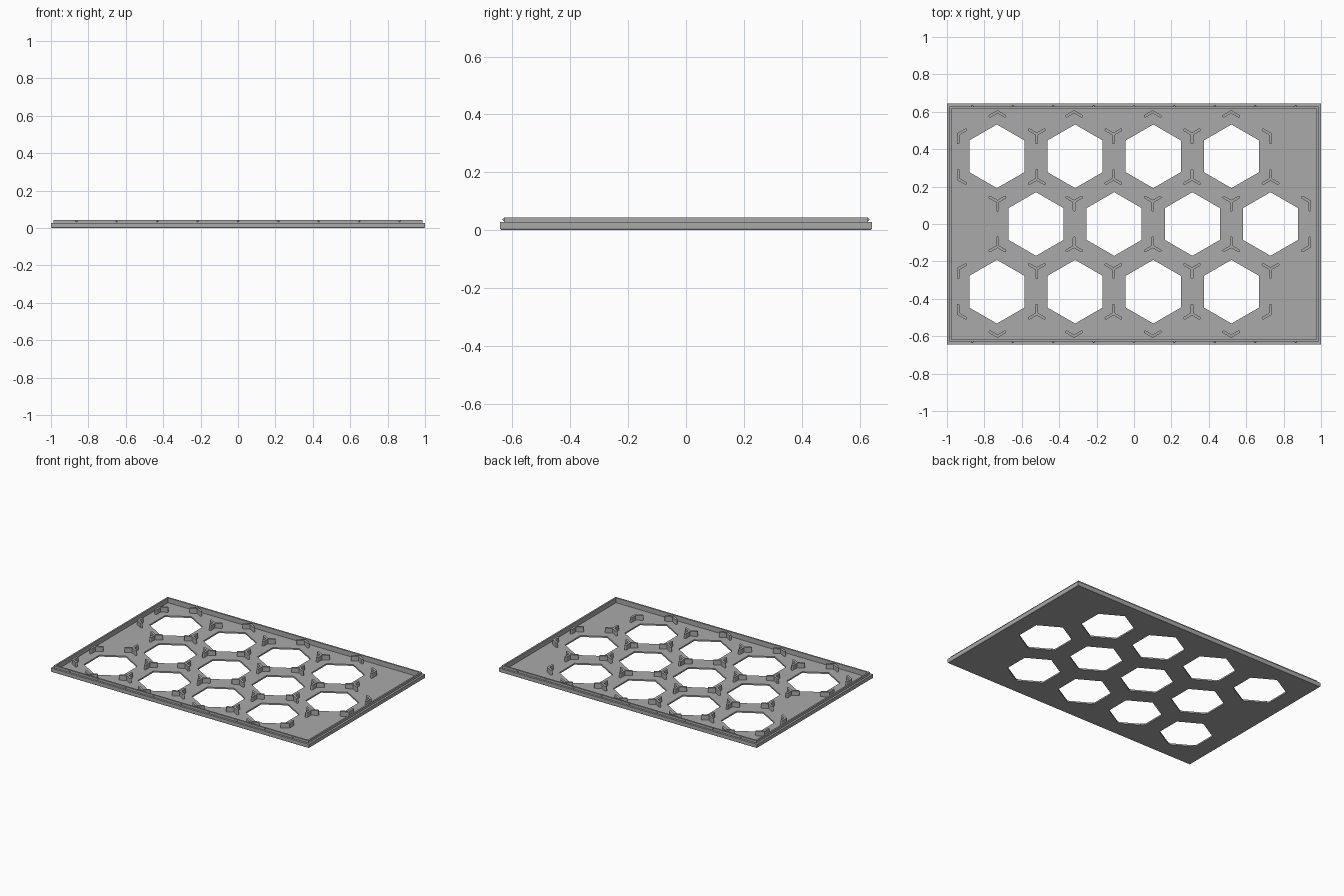
import bpy, bmesh
from math import sin, cos, pi, radians, sqrt, atan2, tau

cube = bpy.data.objects.get("Cube")
if cube:
    bpy.data.objects.remove(cube, do_unlink=True)

grey = bpy.data.materials.new("mid grey")
grey.use_nodes = True
colour = (0.4, 0.4, 0.4, 1)
grey.diffuse_color = colour
grey.node_tree.nodes["Principled BSDF"].inputs["Base Color"].default_value = colour

HALF_X, HALF_Y = 1.0, 0.643
FLOOR, TOP = 0.010, 0.044
PITCH = 0.418
HOLE_R, CELL_R = 0.17, PITCH / sqrt(3)


def finish(name, bm):
    bmesh.ops.recalc_face_normals(bm, faces=bm.faces)
    mesh = bpy.data.meshes.new(name)
    bm.to_mesh(mesh)
    bm.free()
    mesh.materials.append(grey)
    obj = bpy.data.objects.new(name, mesh)
    bpy.context.collection.objects.link(obj)
    return obj


def ring(bm, points, z):
    return [bm.verts.new((x, y, z)) for x, y in points]


def bridge(bm, a, b):
    for i in range(len(a)):
        j = (i + 1) % len(a)
        bm.faces.new((a[i], a[j], b[j], b[i]))


def rectangle(inset):
    x, y = HALF_X - inset, HALF_Y - inset
    return [(-x, -y), (x, -y), (x, y), (-x, y)]


def hexagon(cx, cy, r):
    return [(cx + r * cos(radians(30 + 60 * i)), cy + r * sin(radians(30 + 60 * i)))
            for i in range(6)]


def fill(bm, loops):
    edges = []
    for loop in loops:
        for i, v in enumerate(loop):
            w = loop[(i + 1) % len(loop)]
            edges.append(bm.edges.get((v, w)) or bm.edges.new((v, w)))
    bmesh.ops.triangle_fill(bm, edges=edges, use_beauty=True, use_dissolve=False)


# Three staggered rows of four cells
cells = []
for row in (-1, 0, 1):
    start = -0.524 if row == 0 else -0.733
    cells += [(start + PITCH * i, row * CELL_R * 1.5) for i in range(4)]

# Tray: stepped rim around a floor with hexagonal openings
bm = bmesh.new()
profile = [(0.004, 0), (0, 0.006), (0, 0.028), (0.014, 0.028),
           (0.014, TOP), (0.025, TOP), (0.025, FLOOR)]
rings = [ring(bm, rectangle(inset), z) for inset, z in profile]
for a, b in zip(rings, rings[1:]):
    bridge(bm, a, b)
lower = [ring(bm, hexagon(x, y, HOLE_R), 0) for x, y in cells]
upper = [ring(bm, hexagon(x, y, HOLE_R), FLOOR) for x, y in cells]
for a, b in zip(lower, upper):
    bridge(bm, a, b)
fill(bm, [rings[0]] + lower)
fill(bm, [rings[-1]] + upper)
finish("tray", bm)

# Collect the divider arms that meet at each cell corner
corners = {}
for cx, cy in cells:
    pts = hexagon(cx, cy, CELL_R)
    for i, (x, y) in enumerate(pts):
        key = (round(x, 2), round(y, 2))
        found = next((k for k in corners
                      if abs(k[0] - x) + abs(k[1] - y) < 0.04), key)
        angles = corners.setdefault(found, set())
        for nx, ny in (pts[i - 1], pts[(i + 1) % 6]):
            angles.add(round(atan2(ny - y, nx - x) / (pi / 6)) % 12)


def divider_outline(cx, cy, arms, length=0.046, half=0.0075):
    points = []
    for i, arm in enumerate(arms):
        a = arm * pi / 6
        tx, ty = cx + length * cos(a), cy + length * sin(a)
        for k in range(7):
            t = a - pi / 2 + pi * k / 6
            points.append((tx + half * cos(t), ty + half * sin(t)))
        gap = ((arms[(i + 1) % len(arms)] - arm) % 12) * pi / 12
        d = half / sin(gap)
        points.append((cx + d * cos(a + gap), cy + d * sin(a + gap)))
    return points


# Dividers: angled and three-armed locating ribs
bm = bmesh.new()
for (x, y), arms in corners.items():
    outline = divider_outline(x, y, sorted(arms))
    base, cap = ring(bm, outline, FLOOR - 0.002), ring(bm, outline, TOP - 0.001)
    bridge(bm, base, cap)
    bm.faces.new(base)
    bm.faces.new(cap)
finish("divider_ribs", bm)

# Snap bumps along the long sides of the rim
bm = bmesh.new()
for side in (-1, 1):
    for i in range(-4, 5):
        made = bmesh.ops.create_uvsphere(bm, u_segments=10, v_segments=6, radius=0.005)
        bmesh.ops.translate(bm, verts=made["verts"],
                            vec=(i * 0.216, side * (HALF_Y - 0.014), 0.037))
finish("snap_bumps", bm)
